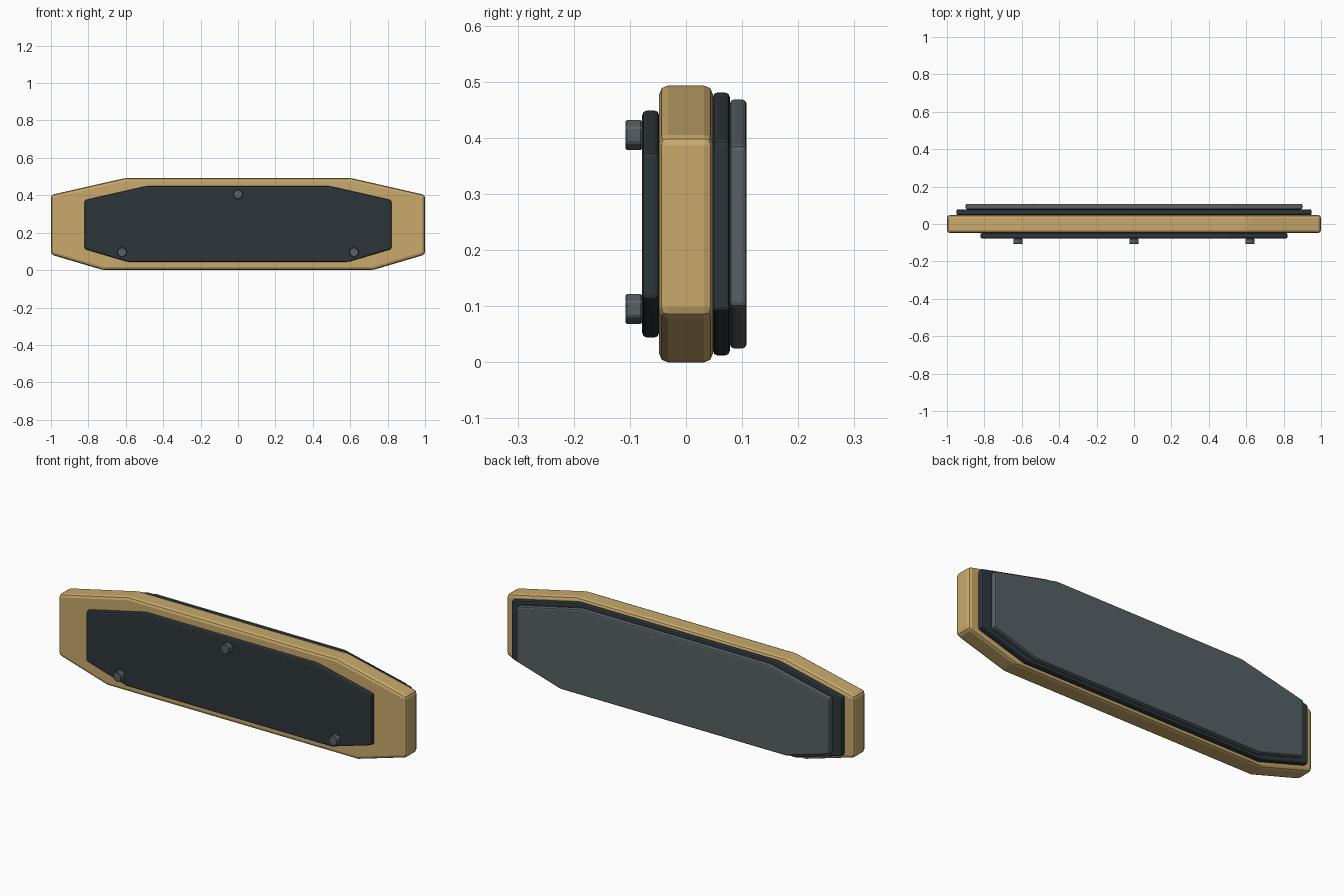
import bpy, bmesh, math

if "Cube" in bpy.data.objects:
    bpy.data.objects.remove(bpy.data.objects["Cube"])

MID_Z = 0.2465


def material(name, rgb):
    m = bpy.data.materials.new(name)
    m.diffuse_color = (*rgb, 1)
    m.use_nodes = True
    m.node_tree.nodes["Principled BSDF"].inputs["Base Color"].default_value = m.diffuse_color
    return m


tan = material("tan", (0.58, 0.40, 0.15))
charcoal = material("charcoal", (0.027, 0.037, 0.043))
grey = material("slate grey", (0.095, 0.12, 0.13))

# Half outline (x, z) of the tapered octagon, bottom to top
HALF = [(0.72, 0.0), (1.0, 0.083), (1.0, 0.402), (0.6, 0.493)]


def slab(name, outline, y0, y1, mat, bevel, segments):
    """Extrude an x-z outline from y0 to y1 and round its edges."""
    bm = bmesh.new()
    face = bm.faces.new([bm.verts.new((x, y0, z)) for x, z in outline])
    ext = bmesh.ops.extrude_face_region(bm, geom=[face])
    moved = [v for v in ext["geom"] if isinstance(v, bmesh.types.BMVert)]
    bmesh.ops.translate(bm, verts=moved, vec=(0, y1 - y0, 0))
    bmesh.ops.recalc_face_normals(bm, faces=bm.faces)
    mesh = bpy.data.meshes.new(name)
    bm.to_mesh(mesh)
    bm.free()
    mesh.materials.append(mat)
    obj = bpy.data.objects.new(name, mesh)
    bpy.context.collection.objects.link(obj)
    mod = obj.modifiers.new("rounded edges", "BEVEL")
    mod.width = bevel
    mod.segments = segments
    mod.limit_method = "ANGLE"
    mod.angle_limit = math.radians(10)
    return obj


def octagon(scale):
    right = [(x * scale, MID_Z + (z - MID_Z) * scale) for x, z in HALF]
    return right + [(-x, z) for x, z in reversed(right)]


# Body and layered plates
slab("body", octagon(1.0), -0.048, 0.048, tan, 0.016, 2)
slab("front_plate", octagon(0.82), -0.078, -0.048, charcoal, 0.008, 2)
slab("back_plate", octagon(0.95), 0.048, 0.078, charcoal, 0.008, 2)
slab("back_cover", octagon(0.90), 0.078, 0.108, grey, 0.008, 2)

# Hexagonal studs on the front plate
for i, (cx, cz) in enumerate([(-0.62, 0.095), (0.62, 0.095), (0.0, 0.405)]):
    ring = [(cx + 0.028 * math.sin(k * math.pi / 3),
             cz + 0.028 * math.cos(k * math.pi / 3)) for k in range(6)]
    slab(f"stud_{i + 1}", ring, -0.108, -0.078, grey, 0.003, 1)
